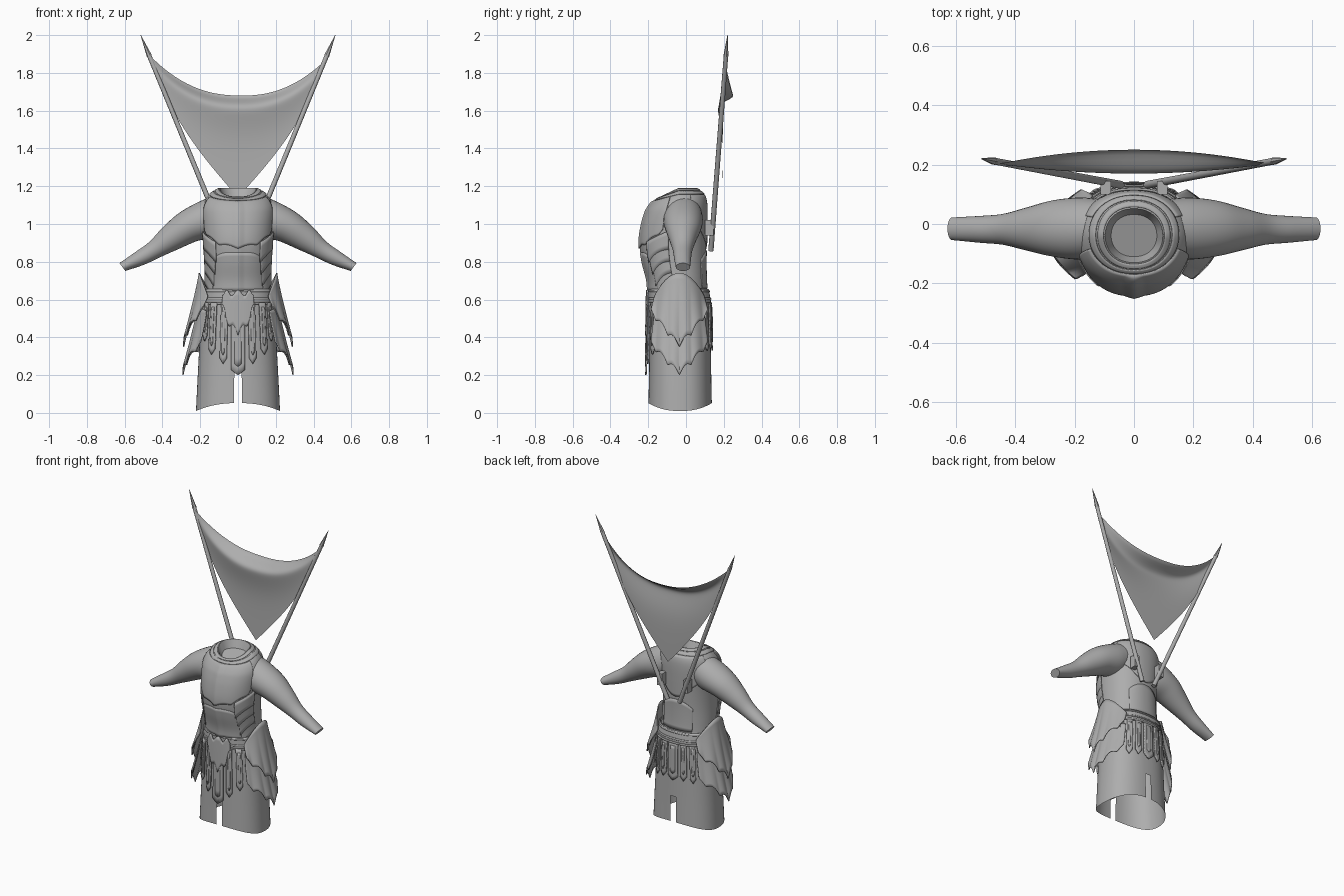
import bpy, bmesh, math
from mathutils import Vector

if "Cube" in bpy.data.objects:
    bpy.data.objects.remove(bpy.data.objects["Cube"])

GREY = (0.42, 0.42, 0.42, 1)
mat = bpy.data.materials.new("plain grey")
mat.use_nodes = True
mat.diffuse_color = GREY
mat.node_tree.nodes["Principled BSDF"].inputs["Base Color"].default_value = GREY
mat.node_tree.nodes["Principled BSDF"].inputs["Roughness"].default_value = 0.8


def finish(name, bm, thick=0, angle=40):
    bmesh.ops.remove_doubles(bm, verts=bm.verts, dist=0.0002)
    bmesh.ops.recalc_face_normals(bm, faces=bm.faces)
    me = bpy.data.meshes.new(name)
    bm.to_mesh(me)
    bm.free()
    me.materials.append(mat)
    ob = bpy.data.objects.new(name, me)
    bpy.context.collection.objects.link(ob)
    if thick:
        mod = ob.modifiers.new("thickness", "SOLIDIFY")
        mod.thickness, mod.offset = thick, 0
    bpy.ops.object.select_all(action="DESELECT")
    ob.select_set(True)
    bpy.context.view_layer.objects.active = ob
    bpy.ops.object.shade_smooth_by_angle(angle=math.radians(angle))


def sheet(name, func, nu, nv, thick=0, closed=False, caps=()):
    """Grid surface from func(u, v), both running 0..1."""
    bm = bmesh.new()
    cols = nu if closed else nu + 1
    rows = [[bm.verts.new(func(i / nu, j / nv)) for i in range(cols)] for j in range(nv + 1)]
    for j in range(nv):
        for i in range(nu):
            k = (i + 1) % cols
            bm.faces.new((rows[j][i], rows[j][k], rows[j + 1][k], rows[j + 1][i]))
    for c in caps:
        bm.faces.new(rows[c])
    finish(name, bm, thick)


def sample(levels, t):
    """Smooth interpolation through rows keyed by their first value."""
    i = 0
    while i < len(levels) - 2 and t > levels[i + 1][0]:
        i += 1
    a, b = levels[i], levels[i + 1]
    p, n = levels[max(i - 1, 0)], levels[min(i + 2, len(levels) - 1)]
    h = b[0] - a[0]
    f = (t - a[0]) / h
    out = []
    for k in range(1, len(a)):
        ma = (b[k] - p[k]) / (b[0] - p[0]) * h
        mb = (n[k] - a[k]) / (n[0] - a[0]) * h
        out.append((2*f**3 - 3*f*f + 1) * a[k] + (f**3 - 2*f*f + f) * ma
                   + (3*f*f - 2*f**3) * b[k] + (f**3 - f*f) * mb)
    return out


def spow(v, e):
    return math.copysign(abs(v) ** e, v)


# Height, half width, front y, back y
TORSO = [(.62, .176, -.195, .115), (.70, .174, -.2, .108), (.80, .174, -.225, .106),
         (.90, .178, -.238, .108), (1.0, .186, -.225, .11), (1.08, .188, -.2, .11),
         (1.13, .172, -.18, .105), (1.16, .146, -.163, .092), (1.18, .117, -.147, .072),
         (1.19, .097, -.13, .052)]
HIP = [(0, .223, -.2, .138), (.2, .213, -.196, .134), (.45, .199, -.192, .13),
       (.58, .188, -.19, .126), (.66, .176, -.188, .112)]


def torso(a, z, off=0):
    w, f, b = sample(TORSO, z)
    c, d = (f + b) / 2, (b - f) / 2
    keel = .008 * max(0, 1 - abs(a) / .15) if z < 1.15 else 0
    tilt = min(1, max(0, (z - 1.07) / .12)) * .046 * max(0, math.cos(a))
    return Vector(((w + off) * spow(math.sin(a), .92),
                   c - (d + off) * spow(math.cos(a), .95) - keel, z - tilt))


def hip(a, z, off=0):
    w, f, b = sample(HIP, z)
    c, d = (f + b) / 2, (b - f) / 2
    return Vector(((w + off) * spow(math.sin(a), .85), c - (d + off) * spow(math.cos(a), .85), z))


def panel(name, surf, a0, a1, lo, hi, off, nu=24, nv=10, thick=.006):
    """Plate laid over a body surface; lo and hi give its edges for t in -1..1."""
    a0, a1 = math.radians(a0), math.radians(a1)

    def point(u, v):
        t = 2 * u - 1
        return surf(a0 + (a1 - a0) * u, lo(t) + (hi(t) - lo(t)) * v, off)
    sheet(name, point, nu, nv, thick)


def flat(z):
    return lambda t: z


def rod(name, p, q, r0, r1, sides=10):
    rot = (q - p).to_track_quat("Z", "Y")
    bm = bmesh.new()
    bmesh.ops.create_cone(bm, cap_ends=True, segments=sides, radius1=r0, radius2=r1,
                          depth=(q - p).length)
    for v in bm.verts:
        v.co = rot @ v.co + (p + q) / 2
    finish(name, bm)


# Body shell and hips
sheet("torso", lambda u, v: torso((u * 2 - 1) * math.pi, .62 + .57 * v), 64, 40, closed=True)
sheet("neck_lining", lambda u, v: torso((u * 2 - 1) * math.pi, 1.19, -.02 * v) - Vector((0, 0, .05 * v)),
      48, 4, closed=True, caps=(-1,))
sheet("hips", lambda u, v: hip((u * 2 - 1) * math.pi, .22 + .44 * v), 64, 16, closed=True)

# Collar bands around the neck
panel("collar_inner", torso, -180, 180, flat(1.178), flat(1.188), .001, 64, 3, .005)
panel("collar_outer", torso, -180, 180, flat(1.158), flat(1.174), .002, 64, 3, .005)

# Breastplate, belly plate and back plates
panel("breastplate", torso, -70, 70,
      lambda t: .87 + .09 * t * t + .015 * abs(math.sin(t * 7)), flat(1.155), .003, 60, 20)
panel("belly_plate", torso, -48, 48, flat(.645), lambda t: .85 - .05 * t ** 4, .001, 40, 10, .004)
panel("upper_back_plate", torso, 115, 245, lambda t: .93 - .05 * math.cos(t * 4), flat(1.155), .002, 48, 16, .005)
panel("lower_back_plate", torso, 145, 215, flat(.66), lambda t: .86 - .05 * t * t, .001, 30, 8, .005)

# Belt with raised bands
panel("belt", hip, -180, 180, flat(.575), flat(.655), .004, 64, 4)
for z in (.58, .605, .645):
    panel("belt_band", hip, -180, 180, flat(z - .005), flat(z + .005), .008, 64, 2)

# Hanging straps with pointed ends: angle, half angle, bottom, distance from the hips
STRAPS = [(0, 7, .2, .016), (17, 5, .26, .014), (36, 6, .31, .012), (54, 5, .38, .008),
          (180, 7, .33, .006), (163, 6, .34, .006), (145, 6, .33, .006), (127, 5, .38, .006)]
for a, h, low, off in STRAPS:
    for s in ((1,) if a % 180 == 0 else (1, -1)):
        panel("hanging_strap", hip, s * a - h, s * a + h,
              lambda t: low + .03 * abs(t), flat(.585), off, 6, 10, .008)
        panel("strap_ridge", hip, s * a - h * .4, s * a + h * .4,
              lambda t: low + .045 + .015 * abs(t), flat(.56), off + .004, 4, 8, .005)

# Pointed buckle plate
panel("buckle_plate", hip, -20, 20,
      lambda t: .41 + .15 * abs(t) + .025 * math.sin(abs(t) * 9), lambda t: .635 + .015 * math.cos(t * 9),
      .02, 32, 8, .008)


# Skirt half: curved shell split at front and back, hem dipping at the side
def skirt_point(u, v, s):
    a = math.radians(3.5 + 173 * u)
    hem = .01 + .042 * math.cos(a) ** 2
    return hip(s * a, hem + (.24 - hem) * v)


# Sleeved arm: x, z, radius, depth radius, y
ARM = [(0, .1, 1.055, .1, .092, -.01), (1, .18, 1.02, .1, .104, -.015),
       (2, .27, .98, .088, .095, -.015), (3, .36, .922, .07, .072, -.017),
       (4, .44, .865, .05, .052, -.018), (5, .52, .818, .041, .045, -.018),
       (6, .612, .772, .026, .038, -.016)]


def arm_point(u, v, s):
    x, z, r, d, y = sample(ARM, v * 6)
    a = u * math.tau
    lean = .15 + .5 * min(1, v * 3)
    return Vector((s * (x + r * math.cos(a) * math.sin(lean)), y + d * math.sin(a),
                   z + r * math.cos(a) * math.cos(lean)))


# Hip guard: leaf plate wrapped round the hip, flaring down to a scalloped hem
def guard_point(u, v, s, top, low, side, x0, x1, peak):
    t = 2 * u - 1
    hem = low + (side - low) * abs(t) ** 1.2 + .03 * abs(math.sin(t * 7.5))
    crown = top - peak * t * t
    wide = .13 + .02 * v
    bow = (.045 + .05 * v + (.02 if t > 0 else 0)) * t * t
    return Vector((s * (x0 + (x1 - x0) * v ** 1.1 - bow), -.035 + wide * t, crown + (hem - crown) * v))


def pole_at(z, s):
    k = (z - .86) / 1.14
    return Vector((s * (.045 + .47 * k), .132 + .088 * k, z))


for s, side in ((1, "left"), (-1, "right")):
    sheet(side + "_skirt", lambda u, v: skirt_point(u, v, s), 40, 10)
    sheet(side + "_arm", lambda u, v: arm_point(u, v, s), 32, 30, closed=True, caps=(-1,))
    sheet(side + "_upper_hip_guard",
          lambda u, v: guard_point(u, v, s, .74, .35, .52, .205, .288, .12), 48, 12, .006)
    sheet(side + "_lower_hip_guard",
          lambda u, v: guard_point(u, v, s, .56, .2, .35, .212, .292, .02), 48, 12, .006)
    # Overlapping rib plates under the arm
    for i in range(4):
        z = .90 - .062 * i
        a0, a1 = sorted((s * (38 + 3 * i), s * 82))
        panel(side + "_rib_plate", torso, a0, a1, lambda t: z - .055 + .035 * s * t - .015 * t * t,
              lambda t: z + .035 + .03 * s * t, .007 - .0015 * i, 14, 4, .005)
    # Banner pole, slim tip and bracket on the back
    rod(side + "_pole", pole_at(.86, s), pole_at(1.9, s), .014, .012)
    rod(side + "_pole_tip", pole_at(1.89, s), pole_at(2.0, s), .014, .001, 6)
    bm = bmesh.new()
    bmesh.ops.create_cube(bm, size=1)
    for v in bm.verts:
        v.co = (v.co.x * .035 + s * .095, v.co.y * .045 + .122, v.co.z * .08 + .98)
    finish(side + "_pole_bracket", bm)


# Sagging pointed banner with one fold below its top edge
def banner_point(u, v):
    t = 2 * u - 1
    half = .465 * (1 - v) + .06 * math.sin(math.pi * v)
    sag = (1 - abs(t) ** 2.3) * .2 * (1 - v)
    fold = .088 * math.exp(-(v / .07) ** 2) - .038 * math.exp(-(v / .3) ** 2)
    return Vector((half * t, .2 - .01 * v + (1 - t * t) * fold, 1.88 - .01 * t * (1 - v) - .74 * v - sag))


sheet("banner", banner_point, 48, 60)
